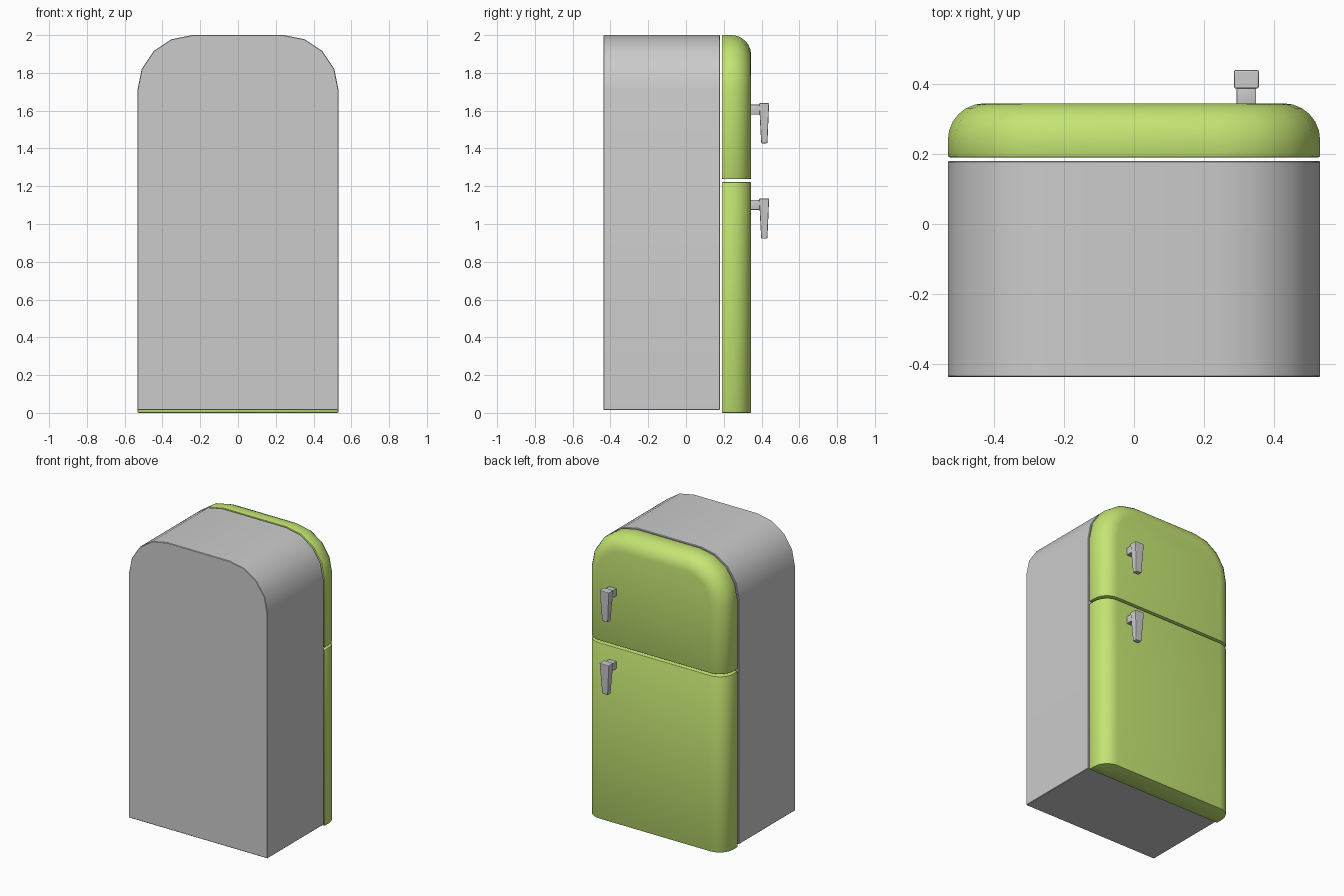
import bpy, bmesh
from math import sin, cos, pi

if "Cube" in bpy.data.objects:
    bpy.data.objects.remove(bpy.data.objects["Cube"])

W, TOP, R = 0.532, 2.0, 0.29      # half width, top height, corner radius
ROUND = 0.105                     # rounding of the door front

green = bpy.data.materials.new("door_green")
green.diffuse_color = (0.55, 0.78, 0.17, 1)
green.use_nodes = True
green.node_tree.nodes["Principled BSDF"].inputs["Base Color"].default_value = green.diffuse_color


def arch(z0, inset=0.0):
    """Outline with two rounded top corners, flat at z0."""
    r, cx, cz = R - inset, W - R, TOP - R
    right = [(cx + r * cos(i * pi / 8), cz + r * sin(i * pi / 8)) for i in range(5)]
    right.insert(0, (W - inset, z0))
    return right + [(-x, z) for x, z in reversed(right)]


def slab(z0, z1, inset=0.0):
    """Plain rectangular outline, inset only at the sides."""
    w = W - inset
    return [(w, z0), (w, z1), (-w, z1), (-w, z0)]


def loft(name, rings, bevel=0.0, mat=None, segments=2):
    """Skin a list of (outline, y) rings and cap both ends."""
    bm = bmesh.new()
    loops = [[bm.verts.new((x, y, z)) for x, z in pts] for pts, y in rings]
    n = len(loops[0])
    for a, b in zip(loops, loops[1:]):
        for i in range(n):
            j = (i + 1) % n
            bm.faces.new((a[i], a[j], b[j], b[i]))
    bm.faces.new(loops[0])
    bm.faces.new(loops[-1])
    bmesh.ops.recalc_face_normals(bm, faces=bm.faces)
    if bevel:
        sharp = [e for e in bm.edges if e.calc_face_angle(0) > 1.0]
        bmesh.ops.bevel(bm, geom=sharp, offset=bevel, segments=segments,
                        profile=0.5, affect='EDGES')
    me = bpy.data.meshes.new(name)
    bm.to_mesh(me)
    bm.free()
    ob = bpy.data.objects.new(name, me)
    bpy.context.collection.objects.link(ob)
    if mat:
        me.materials.append(mat)
    bpy.ops.object.select_all(action='DESELECT')
    ob.select_set(True)
    bpy.context.view_layer.objects.active = ob
    bpy.ops.object.shade_smooth_by_angle(angle=0.6)
    return ob


def door_rings(outline):
    """Back edge, then a quarter-round to the flat door front."""
    rings = [(outline(0.0), 0.19)]
    for i in range(7):
        a = i * pi / 12
        rings.append((outline(ROUND * (1 - cos(a))), 0.345 - ROUND + ROUND * sin(a)))
    return rings


# cabinet
loft("cabinet", [(arch(0.015), -0.437), (arch(0.015), 0.18)], 0.003, segments=1)

# doors
loft("freezer_door", door_rings(lambda d: arch(1.237, d)), 0.006, green)
loft("main_door", door_rings(lambda d: slab(0.0, 1.222, d)), 0.006, green)


# handles: short stem and tapered hanging grip
def rect(cx, hw, z0, z1, hw0=None):
    lo = hw if hw0 is None else hw0
    return [(cx + lo, z0), (cx + hw, z1), (cx - hw, z1), (cx - lo, z0)]


for name, top in (("freezer", 1.64), ("main", 1.135)):
    loft(name + "_handle_stem", [(rect(0.321, 0.028, top - 0.06, top - 0.008), 0.335),
                                 (rect(0.321, 0.028, top - 0.06, top - 0.008), 0.40)], 0.003)
    grip = loft(name + "_handle_grip",
                [(rect(0.321, 0.036, top - 0.213, top, 0.022), 0.387),
                 (rect(0.321, 0.036, top - 0.213, top, 0.022), 0.44)])
    # thin the lower end front to back, then soften the edges
    bm = bmesh.new()
    bm.from_mesh(grip.data)
    for v in bm.verts:
        if v.co.z < top - 0.1:
            v.co.y += 0.011 if v.co.y < 0.41 else -0.009
    bmesh.ops.bevel(bm, geom=bm.edges[:], offset=0.005, segments=2,
                    profile=0.5, affect='EDGES')
    bm.to_mesh(grip.data)
    bm.free()
    bpy.ops.object.shade_smooth_by_angle(angle=0.6)
